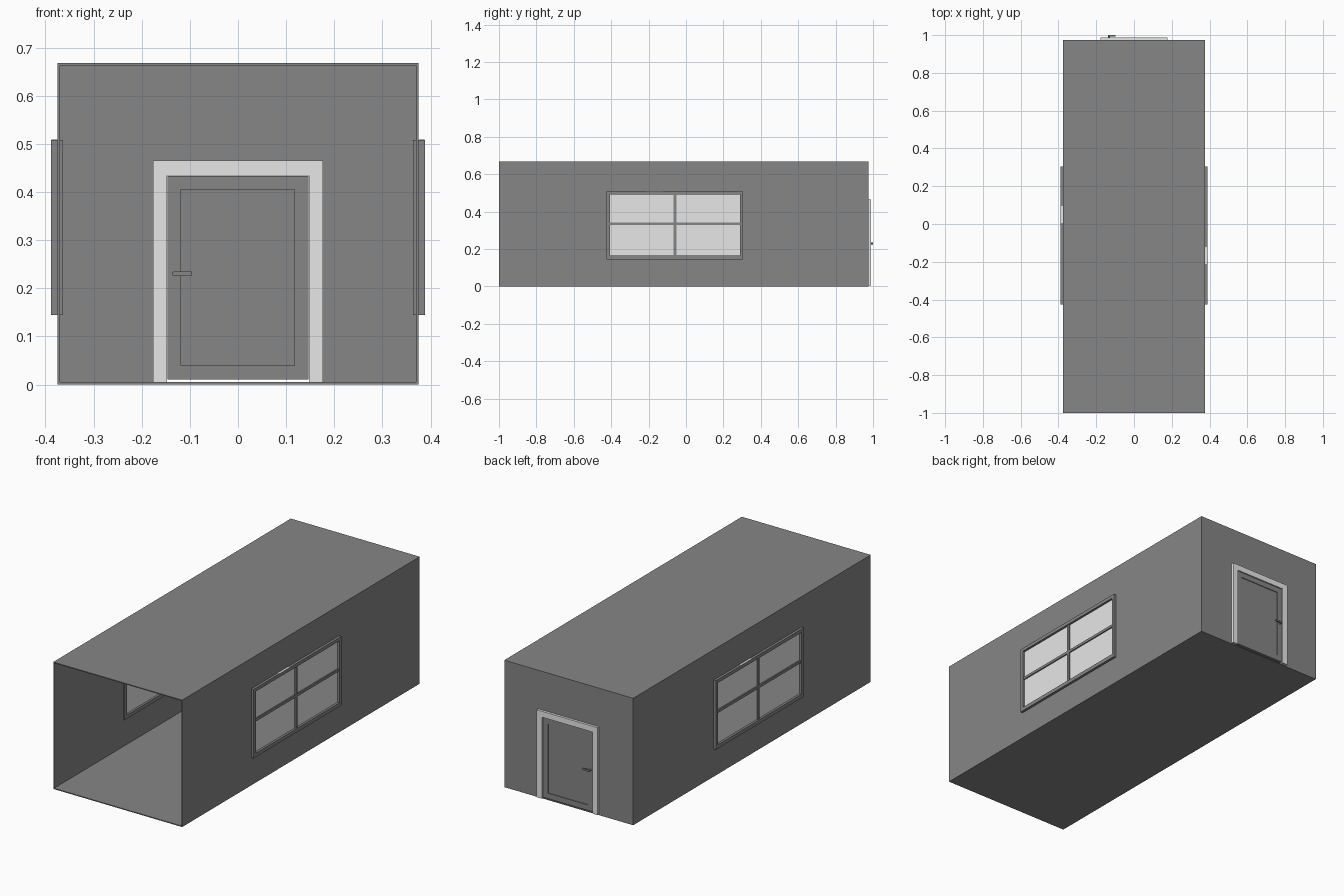
import bpy, bmesh, math
from mathutils import Matrix

if "Cube" in bpy.data.objects:
    bpy.data.objects.remove(bpy.data.objects["Cube"])


def material(name, v):
    m = bpy.data.materials.new(name)
    m.diffuse_color = (v, v, v, 1)
    m.use_nodes = True
    m.node_tree.nodes["Principled BSDF"].inputs["Base Color"].default_value = m.diffuse_color
    return m


GREY = material("dark grey", 0.24)
LIGHT = material("light grey", 0.8)


def finish(name, bm, mat):
    bmesh.ops.recalc_face_normals(bm, faces=bm.faces)
    me = bpy.data.meshes.new(name)
    bm.to_mesh(me)
    bm.free()
    me.materials.append(mat)
    ob = bpy.data.objects.new(name, me)
    bpy.context.collection.objects.link(ob)
    return ob


def box(name, x, y, z, mat=GREY):
    bm = bmesh.new()
    bmesh.ops.create_cube(bm, size=1)
    for v in bm.verts:
        v.co = [(a + b) / 2 + c * (b - a) for c, (a, b) in zip(v.co, (x, y, z))]
    return finish(name, bm, mat)


def place(axis, d, u, z):
    return (d, u, z) if axis == "x" else (u, d, z)


def ring(name, axis, depth, outer, inner, mat=GREY):
    """Slab with a rectangular hole; rectangles are (u0, u1, z0, z1)."""
    bm = bmesh.new()
    loops = []
    for d in depth:
        for u0, u1, z0, z1 in (outer, inner):
            loops.append([bm.verts.new(place(axis, d, u, z))
                          for u, z in ((u0, z0), (u1, z0), (u1, z1), (u0, z1))])
    for a, b in ((0, 1), (2, 3), (0, 2), (1, 3)):
        for i in range(4):
            j = (i + 1) % 4
            bm.faces.new((loops[a][i], loops[a][j], loops[b][j], loops[b][i]))
    return finish(name, bm, mat)


def arch(name, depth, half, top, hole_half, hole_top, z0, mat):
    """Upside-down U outline extruded along y."""
    bm = bmesh.new()
    pts = [(-half, z0), (-half, top), (half, top), (half, z0),
           (hole_half, z0), (hole_half, hole_top), (-hole_half, hole_top), (-hole_half, z0)]
    f = bm.faces.new([bm.verts.new((x, depth[0], z)) for x, z in pts])
    new = bmesh.ops.extrude_face_region(bm, geom=[f])["geom"]
    bmesh.ops.translate(bm, vec=(0, depth[1] - depth[0], 0),
                        verts=[g for g in new if isinstance(g, bmesh.types.BMVert)])
    return finish(name, bm, mat)


W, H, T, BACK = 0.375, 0.668, 0.005, 0.975

# Room shell, open at the front
box("floor", (-W, W), (-1, BACK), (0, T))
box("ceiling", (-W, W), (-1, BACK), (H - T, H))
arch("back_wall", (BACK - T, BACK), W - T, H - T, 0.16, 0.45, T, GREY)

# Side walls with windows
Y0, Y1, Z0, Z1 = -0.425, 0.305, 0.145, 0.508
YM, ZM = -0.059, 0.335
for side, s in (("right", 1), ("left", -1)):
    def sx(a, b):
        return tuple(sorted((s * a, s * b)))
    ring(side + "_wall", "x", sx(W - T, W), (-1, BACK, T, H - T),
         (Y0 + 0.01, Y1 - 0.01, Z0 + 0.01, Z1 - 0.01))
    ring(side + "_window_frame", "x", sx(0.363, 0.388), (Y0, Y1, Z0, Z1),
         (Y0 + 0.019, Y1 - 0.015, Z0 + 0.02, Z1 - 0.018))
    box(side + "_window_pane", sx(0.3735, 0.3765), (Y0 + 0.015, Y1 - 0.012), (Z0 + 0.015, Z1 - 0.015), LIGHT)
    box(side + "_window_upright_bar", sx(0.368, 0.383), (YM - 0.007, YM + 0.007), (Z0 + 0.015, Z1 - 0.015))
    box(side + "_window_cross_bar", sx(0.368, 0.383), (Y0 + 0.015, Y1 - 0.012), (ZM - 0.007, ZM + 0.007))
    # Small light plate on top of the frame
    yc = YM - s * 0.108
    box(side + "_window_top_plate", sx(0.376, 0.3875), (yc - 0.045, yc + 0.045), (Z1 - 0.002, Z1 + 0.0006), LIGHT)

# Door frame standing proud on both sides of the wall
arch("door_frame", (0.961, 0.988), 0.177, 0.465, 0.147, 0.434, T, LIGHT)

# Door leaf with an inset panel on both faces and a gap underneath
box("door_panel", (-0.119, 0.118), (0.971, 0.978), (0.039, 0.406))
ring("door_leaf", "y", (0.967, 0.982), (-0.146, 0.146, 0.011, 0.433), (-0.118, 0.117, 0.04, 0.405))

# Lever handles, inside and outside
MID = 0.9745
for side, s in (("outer", 1), ("inner", -1)):
    bm = bmesh.new()
    rot = Matrix.Rotation(math.pi / 2, 4, "X")
    bmesh.ops.create_cone(bm, cap_ends=True, segments=16, radius1=0.005, radius2=0.005, depth=0.02,
                          matrix=Matrix.Translation((-0.132, MID + s * 0.0155, 0.23)) @ rot)
    finish(side + "_handle_stem", bm, GREY)
    box(side + "_handle_lever", (-0.132, -0.097),
        tuple(sorted((MID + s * 0.0185, MID + s * 0.0255))), (0.2255, 0.2345))
